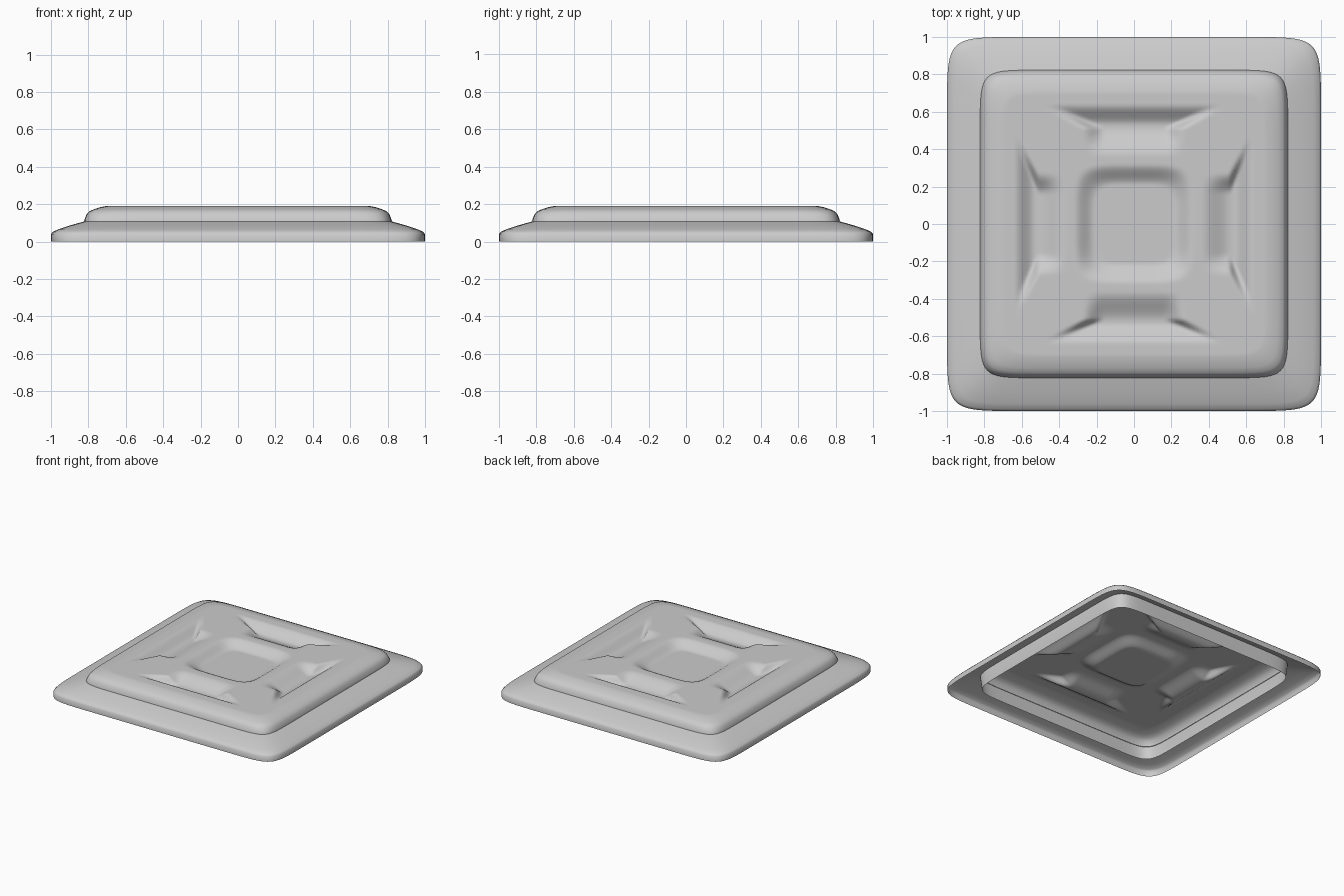
import bpy, bmesh, math

cube = bpy.data.objects.get("Cube")
if cube:
    bpy.data.objects.remove(cube, do_unlink=True)

grey = bpy.data.materials.new("light grey")
grey.use_nodes = True
colour = (0.6, 0.6, 0.6, 1)
grey.diffuse_color = colour
grey.node_tree.nodes["Principled BSDF"].inputs["Base Color"].default_value = colour

SIDE = 60  # points along each side of a ring


def ramp(a, b, v):
    t = min(1, max(0, (v - a) / (b - a)))
    return t * t * (3 - 2 * t)


def norm(x, y, p):
    return (abs(x) ** p + abs(y) ** p) ** (1 / p)


def outline():
    """Rounded square with softly bulging sides, as unit ring points."""
    pts = []
    for quarter in range(4):
        for i in range(SIDE):
            x, y = 1, 2 * i / SIDE - 1
            for _ in range(quarter):
                x, y = -y, x
            n = norm(x, y, 14)
            pts.append((x / n, y / n))
    return pts


def shell(name, profile, relief=None, cap=False):
    """Skin rings of the outline through (size, height) pairs."""
    bm = bmesh.new()
    rings = []
    for size, z in profile:
        ring = []
        for x, y in outline():
            px, py = x * size, y * size
            ring.append(bm.verts.new((px, py, z - (relief(px, py) if relief else 0))))
        rings.append(ring)
    for lo, hi in zip(rings, rings[1:]):
        for i in range(len(lo)):
            j = (i + 1) % len(lo)
            bm.faces.new((lo[i], lo[j], hi[j], hi[i]))
    if cap:
        bm.faces.new(rings[-1])
    me = bpy.data.meshes.new(name)
    bm.to_mesh(me)
    bm.free()
    me.materials.append(grey)
    ob = bpy.data.objects.new(name, me)
    bpy.context.collection.objects.link(ob)
    bpy.ops.object.select_all(action="DESELECT")
    ob.select_set(True)
    bpy.context.view_layer.objects.active = ob
    bpy.ops.object.shade_smooth_by_angle(angle=math.radians(80))
    return ob


def pressed_relief(x, y):
    """Depth of the centre recess and of the trough along each side."""
    depth = 0.05 * (1 - ramp(0.21, 0.32, norm(x, y, 5)))
    for along, out in ((x, abs(y)), (y, abs(x))):
        across = ramp(0.36, 0.52, out) * (1 - ramp(0.53, 0.64, out))
        # Trough ends flare outwards
        end = 0.18 + 1.9 * max(0, out - 0.51)
        depth += 0.055 * across * (1 - ramp(end - 0.02, end + 0.09, abs(along)))
    return depth


# Sloping skirt, open underneath
shell("skirt", [(1, 0), (1, 0.04), (0.99, 0.052), (0.96, 0.066),
                (0.9, 0.086), (0.85, 0.1), (0.82, 0.108)])

# Raised pad: wall down to the ground, rounded shoulder, pressed top
shoulder = [(0.815, 0), (0.825, 0.1), (0.82, 0.12), (0.81, 0.145), (0.795, 0.162),
            (0.77, 0.173), (0.74, 0.183), (0.71, 0.189)]
top = [(0.7 * (1 - i / 56), 0.19) for i in range(56)]
shell("raised_pad", shoulder + top, pressed_relief, cap=True)
